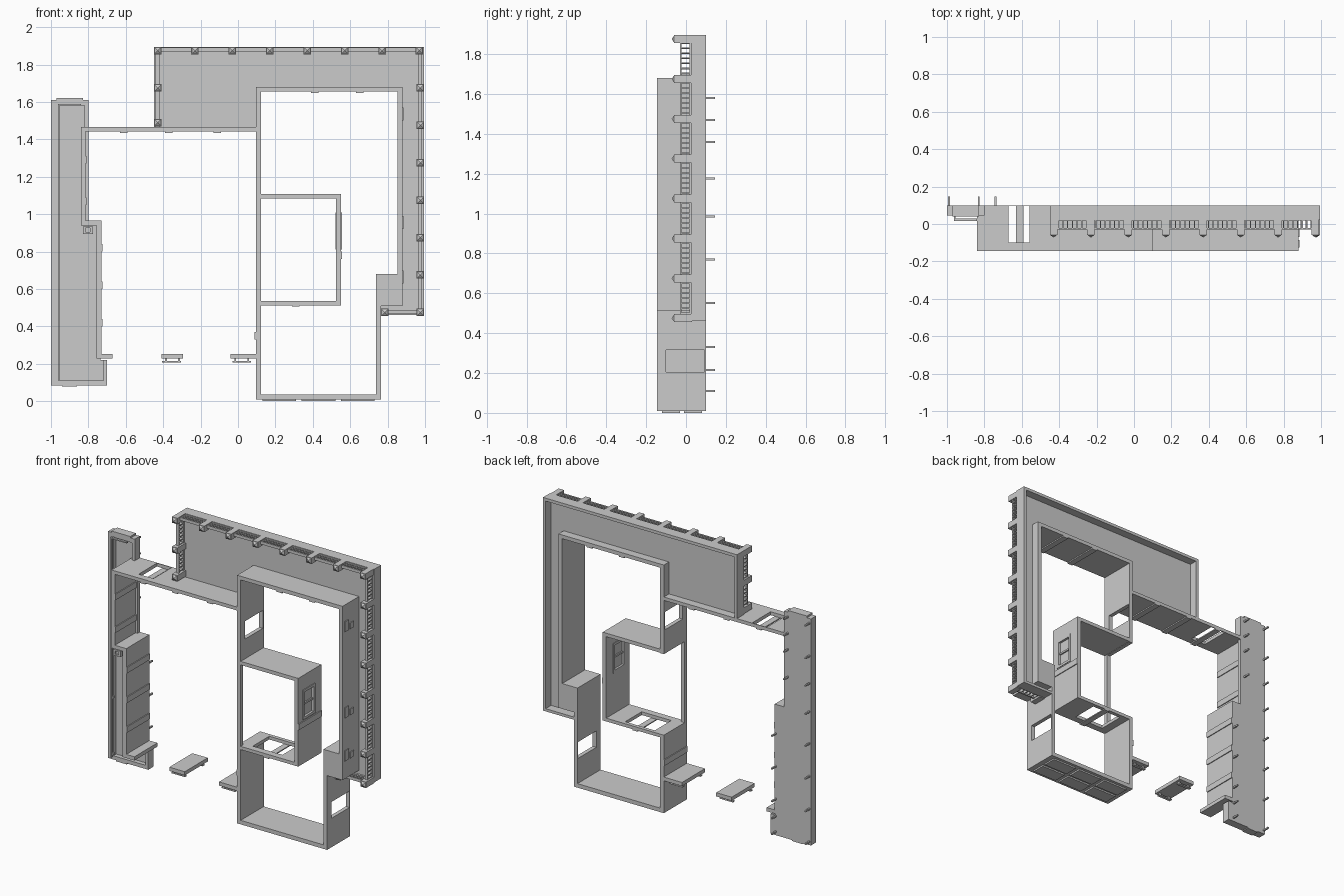
import bpy, bmesh
from mathutils import Vector

YF, YB = -0.145, 0.10          # front and back of the deep walls


def build(name, boxes):
    """One object from boxes given as (x0, x1, y0, y1, z0, z1)."""
    bm = bmesh.new()
    for b in boxes:
        geo = bmesh.ops.create_cube(bm, size=1)
        for v in geo["verts"]:
            v.co = Vector([(b[2*i] + b[2*i+1]) / 2 + v.co[i] * (b[2*i+1] - b[2*i]) for i in range(3)])
    me = bpy.data.meshes.new(name)
    bm.to_mesh(me)
    bm.free()
    ob = bpy.data.objects.new(name, me)
    bpy.context.collection.objects.link(ob)
    return ob


def deep(x0, x1, z0, z1):
    return (x0, x1, YF, YB, z0, z1)


def pierced(box, u, hole):
    """Split a box into four strips round a hole; u = the two in-plane axes."""
    out, (a, b) = [], u
    for axis, lo, hi in ((a, box[2*a], hole[0]), (a, hole[1], box[2*a+1]),
                         (b, box[2*b], hole[2]), (b, hole[3], box[2*b+1])):
        s = list(box)
        if axis == b:
            s[2*a], s[2*a+1] = hole[0], hole[1]
        s[2*axis], s[2*axis+1] = lo, hi
        if hi - lo > 0.001:
            out.append(s)
    return out


# Central block: floor, left wall with doorway, roof
build("ground_floor", [deep(.095, .765, .01, .037)])
build("floor_underside_panels", [(.13 + .21*i, .31 + .21*i, y, y + .09, 0, .01)
                                 for i in range(3) for y in (-.12, -.01)])
build("lower_left_wall", [deep(.095, .122, .037, .535)])
build("left_post", [(.095, .122, YF, YF + .025, .535, 1.08)])
build("upper_left_wall", pierced(deep(.095, .122, 1.08, 1.68), (1, 2), (-.10, .09, 1.24, 1.36)))
build("upper_roof", [deep(.122, .88, 1.655, 1.68)])

# Right side: lower wall with doorway, stepped block, upper wall
build("lower_right_wall", pierced(deep(.738, .765, .037, .51), (1, 2), (-.10, .092, .205, .315)))
build("right_step", [deep(.738, .88, .51, .68)])
build("upper_right_wall", [deep(.852, .88, .68, 1.655)])
build("right_wall_plates", [(.88, .885, -.125 + dy, -.085 + dy, z, z + h)
                            for z in (.63, .92, 1.5) for dy, h in ((0, .07), (.055, .04))])

# Middle room: pierced floor, ceiling, windowed wall
build("middle_floor", pierced(deep(.122, .55, .513, .535), (0, 1), (.18, .40, -.10, .075)))
build("middle_ceiling", [deep(.122, .55, 1.083, 1.107)])
build("middle_right_wall", pierced(deep(.524, .55, .535, 1.083), (1, 2), (-.09, .02, .82, 1.0)))
build("window_pane", [(.534, .54, -.09, .02, .82, 1.0)])
build("window_frame", pierced((.52, .555, -.1, .03, .81, 1.01), (1, 2), (-.083, .013, .827, .993))
      + [(.526, .549, -.09, .02, .905, .917)])

# Left roof with hatch, and the three low slabs with clips
build("left_roof", pierced(deep(-.84, .095, 1.442, 1.465), (0, 1), (-.67, -.56, -.10, .095)))
build("roof_cleats", [deep(x, x + .04, 1.434, 1.442) for x in (-.63, -.39, -.13)]
      + [deep(x, x + .04, 1.647, 1.655) for x in (.39, .63)]
      + [deep(.29, .33, .506, .513)])
for side, x0, x1 in (("left", -.73, -.67), ("middle", -.41, -.295), ("right", -.04, .095)):
    build(side + "_slab", [deep(x0, x1, .228, .253)])
build("slab_clips", [(x, x + .1, y, y + .02, .208, .216) for x in (-.405, -.03) for y in (-.13, .06)]
      + [(x + dx, x + dx + .01, y, y + .02, .216, .228) for x in (-.4, -.03)
         for dx in (.01, .08) for y in (-.13, .06)])

# Back plate and its deep rim
build("back_plate", [(-.43, .098, .03, .045, 1.46, 1.88), (.098, .98, .03, .045, 1.68, 1.88),
                     (.88, .98, .03, .045, .48, 1.68), (.765, .88, .03, .045, .48, .51)])
build("back_rim", [(-.45, .995, .025, .1, 1.875, 1.895), (.975, .995, .025, .1, .46, 1.875),
                   (-.45, -.43, .025, .1, 1.465, 1.875), (.765, .975, .025, .1, .46, .478)])

# Grilles: front and back rails joined by thin rungs
T = .01


def grille(name, axis, lo, hi, at):
    """Rail pair along axis (0 = x, 2 = z) at the given cross position."""
    def bar(a, b, half, y0, y1):
        return (a, b, y0, y1, at - half, at + half) if axis == 0 else (at - half, at + half, y0, y1, a, b)
    parts = [bar(lo, hi, T, -.03, -.022), bar(lo, hi, T, .018, .03)]
    n = int((hi - lo) / .025)
    for i in range(n + 1):
        p = lo + (hi - lo) * i / n
        parts.append(bar(p - .003, p + .003, T, -.024, .02))
    build(name, parts)


grille("top_grille", 0, -.43, .975, 1.88)
grille("right_grille", 2, .475, 1.88, .975)
grille("left_grille", 2, 1.47, 1.88, -.43)
grille("bottom_grille", 0, .785, .975, .475)

# Projecting brackets with a pointed front face


def bracket(i, x, z):
    ob = build("bracket_%02d" % i, [(x - .02, x + .02, -.06, .03, z - .02, z + .02)])
    bm = bmesh.new()
    bm.from_mesh(ob.data)
    front = min(bm.faces, key=lambda f: f.calc_center_median().y)
    bmesh.ops.inset_individual(bm, faces=[front], thickness=.004)
    tip = bmesh.ops.poke(bm, faces=[front])["verts"]
    for v in tip:
        v.co.y = -.072
    bm.to_mesh(ob.data)
    bm.free()


spots = [(-.43 + .2*i, 1.875) for i in range(8)] + [(.975, .475 + .2*i) for i in range(7)]
spots += [(-.43, 1.675), (-.43, 1.49), (.785, .475)]
for i, (x, z) in enumerate(spots):
    bracket(i, x, z)

# Left tower: back panel, front border, stepped deep walls
build("tower_panel", [(-1, -.80, .075, .1, .96, 1.61), (-1, -.735, .075, .1, .22, .96),
                      (-1, -.70, .075, .1, .085, .22)])
build("tower_border", [(-1, -.96, .045, .075, .085, 1.61), (-.96, -.80, .045, .075, 1.58, 1.61),
                       (-.96, -.70, .045, .075, .085, .11), (-.72, -.70, .045, .075, .11, .22),
                       (-.82, -.80, .045, .075, 1.465, 1.58), (-.97, -.83, .04, .1, 1.61, 1.622),
                       (-.94, -.86, .045, .1, .078, .085)])
build("tower_rail", [(-.962, -.954, .015, .03, .11, 1.59), (-.962, -.84, .015, .03, 1.582, 1.59)]
      + [(-.962, -.954, .03, .05, z, z + .015) for z in (.12, .5, .85, 1.2, 1.57)])
build("tower_upper_wall", [deep(-.84, -.815, .965, 1.442)])
build("tower_ledge", [deep(-.84, -.73, .94, .965)])
build("tower_lower_wall", [deep(-.757, -.73, .228, .94)])
build("tower_small_box", pierced((-.83, -.775, YF, -.08, .895, .935), (0, 2), (-.815, -.79, .905, .925))
      + [(-.815, -.79, YF + .01, -.08, .905, .925)])
build("wall_bands", [deep(-.815, -.809, z, z + .04) for z in (1.05, 1.27)]
      + [deep(-.73, -.724, z, z + .04) for z in (.4, .6, .8)]
      + [deep(.55, .556, .76, .80), deep(.089, .095, .33, .37)])

# Rear pins on the tower panel
pins = [(-.99, z) for z in (1.58, 1.36, 1.175, .985, .77, .55, .33, .11)]
pins += [(-.83, z) for z in (1.58, 1.47, 1.36, 1.175)]
pins += [(-.74, z) for z in (.77, .55, .33, .215, .11)]
build("rear_pins", [(x - .005, x + .005, .1, .146, z - .005, z + .005) for x, z in pins])
